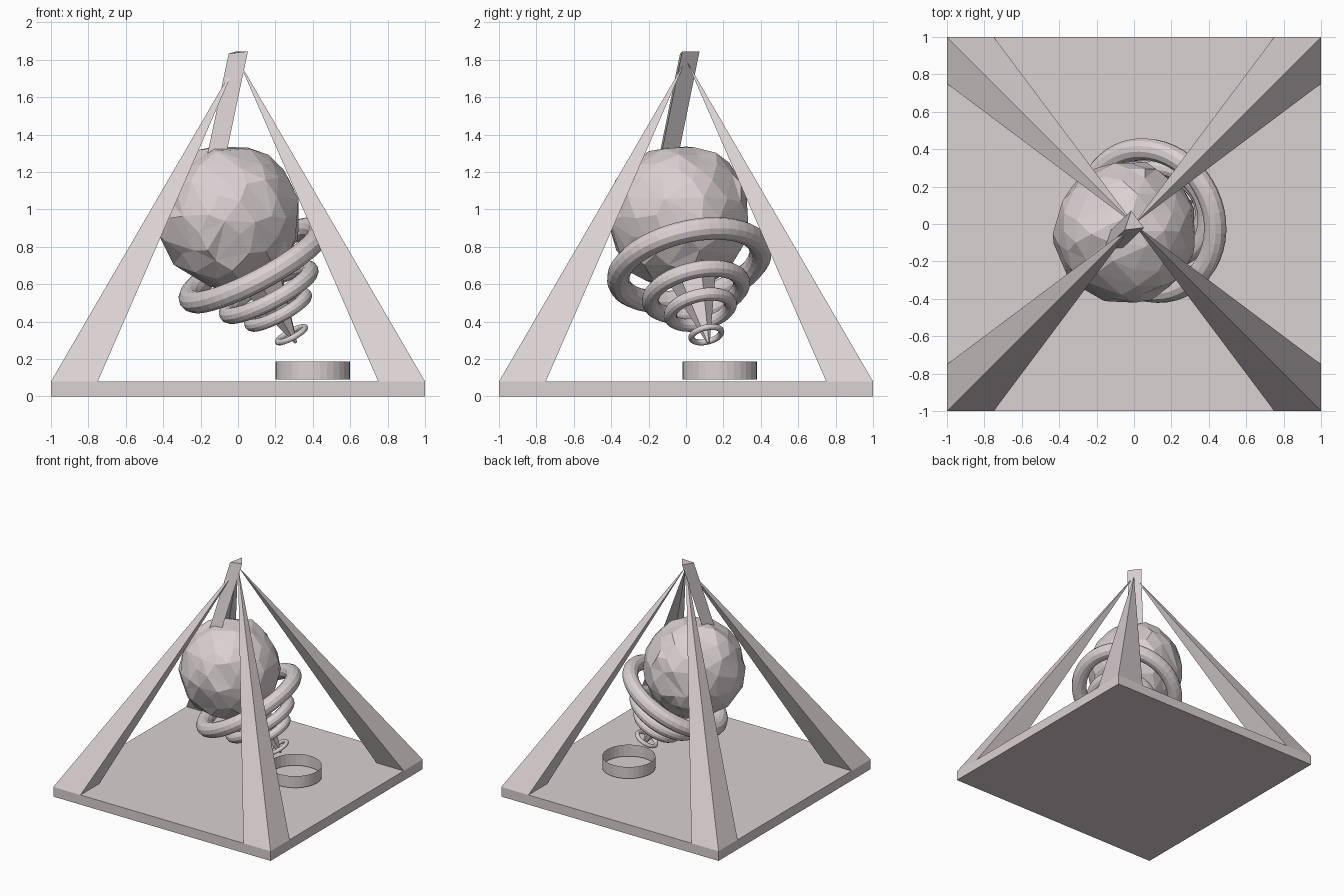
import bpy, bmesh, math, random
from mathutils import Vector

if "Cube" in bpy.data.objects:
    bpy.data.objects.remove(bpy.data.objects["Cube"])

random.seed(4)

stone = bpy.data.materials.new("pale_pink_grey")
stone.diffuse_color = (0.70, 0.635, 0.645, 1)
stone.use_nodes = True
stone.node_tree.nodes["Principled BSDF"].inputs["Base Color"].default_value = stone.diffuse_color


def add_mesh(name, verts, faces):
    me = bpy.data.meshes.new(name)
    me.from_pydata(verts, [], faces)
    bm = bmesh.new()
    bm.from_mesh(me)
    bmesh.ops.recalc_face_normals(bm, faces=bm.faces)
    bm.to_mesh(me)
    bm.free()
    ob = bpy.data.objects.new(name, me)
    bpy.context.collection.objects.link(ob)
    me.materials.append(stone)
    return ob


def finish(name):
    ob = bpy.context.object
    ob.name = name
    ob.data.materials.append(stone)
    return ob


# Square base slab
bpy.ops.mesh.primitive_cube_add(size=1, location=(0, 0, 0.04))
base = finish("base_slab")
base.scale = (2, 2, 0.08)

# Four square legs tapering to one apex
apex = (0, 0, 1.80)
for sx, side in ((-1, "left"), (1, "right")):
    for sy, end in ((-1, "front"), (1, "back")):
        foot = [(sx * a, sy * b, 0.08)
                for a, b in ((1, 1), (0.75, 1), (0.75, 0.75), (1, 0.75))]
        add_mesh(f"{end}_{side}_leg", foot + [apex],
                 [(0, 1, 2, 3), (0, 1, 4), (1, 2, 4), (2, 3, 4), (3, 0, 4)])

# Irregular faceted bob
center = Vector((-0.05, -0.045, 0.96))
tip = Vector((0.31, 0.12, 0.285))
axis = (tip - center).normalized()
turn = axis.to_track_quat('Z', 'Y').to_euler()
bpy.ops.mesh.primitive_ico_sphere_add(subdivisions=3, radius=0.385, location=center)
bob = finish("faceted_bob")
for v in bob.data.vertices:
    v.co *= random.uniform(0.965, 1.015)
    v.co += Vector([random.uniform(-0.012, 0.012) for _ in range(3)])
dec = bob.modifiers.new("uneven_facets", 'DECIMATE')
dec.ratio = 0.75

# Triangular hanging rod, leaning with the bob
top = [Vector((-0.015, 0.072, 1.843)), Vector((0.053, -0.02, 1.845)), Vector((-0.05, -0.032, 1.833))]
down = Vector((-0.135, -0.13, -0.64))
add_mesh("hanging_rod", top + [p + down for p in top],
         [(0, 1, 2), (3, 4, 5), (0, 1, 4, 3), (1, 2, 5, 4), (2, 0, 3, 5)])

# Spike below the bob
start, stop = 0.24, 0.78
bpy.ops.mesh.primitive_cone_add(vertices=6, radius1=0.17, radius2=0.008, depth=stop - start,
                                location=center + axis * (start + stop) / 2, rotation=turn)
finish("spike")

# Shrinking rings around the spike: distance, radius, thickness
for i, (d, r, t) in enumerate(((0.30, 0.39, 0.06), (0.465, 0.25, 0.045),
                               (0.575, 0.165, 0.035), (0.73, 0.082, 0.016))):
    bpy.ops.mesh.primitive_torus_add(major_radius=r, minor_radius=t, major_segments=48,
                                     minor_segments=12, location=center + axis * d, rotation=turn)
    finish(f"spike_ring_{i + 1}")

# Open cup ring resting above the slab
bpy.ops.mesh.primitive_cylinder_add(vertices=32, radius=0.2, depth=0.097,
                                    end_fill_type='NOTHING', location=(0.4, 0.18, 0.138))
finish("floor_ring")
